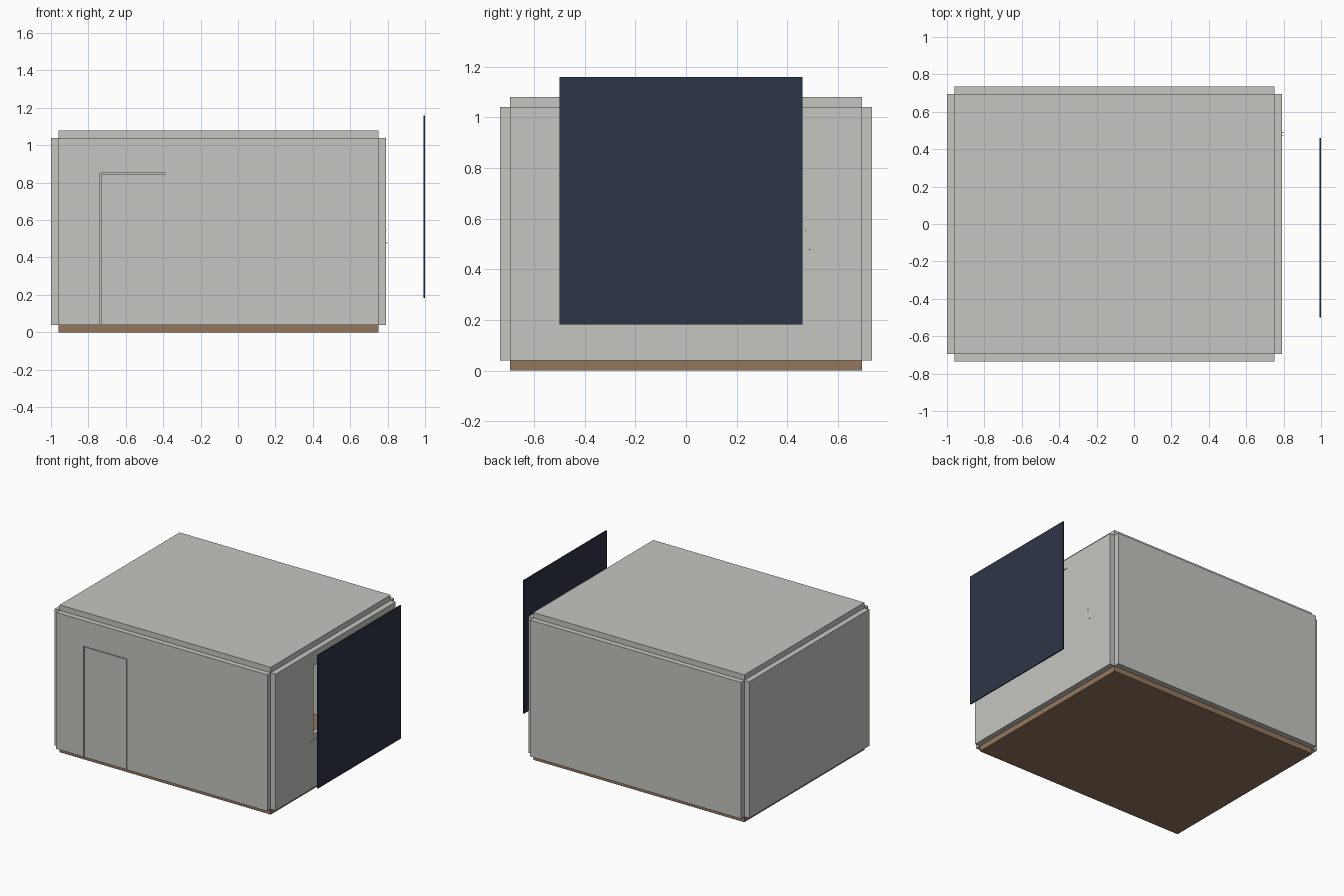
import bpy
from mathutils import Vector

if "Cube" in bpy.data.objects:
    bpy.data.objects.remove(bpy.data.objects["Cube"])


def srgb(r, g, b):
    def lin(c):
        c /= 255
        return c / 12.92 if c <= 0.04045 else ((c + 0.055) / 1.055) ** 2.4
    return (lin(r), lin(g), lin(b), 1)


def material(name, rgb):
    m = bpy.data.materials.new(name)
    m.diffuse_color = srgb(*rgb)
    m.use_nodes = True
    m.node_tree.nodes["Principled BSDF"].inputs["Base Color"].default_value = m.diffuse_color
    return m


PLASTER = material("warm_grey_plaster", (197, 198, 192))
WOOD = material("brown_floor_wood", (146, 118, 93))
NIGHT = material("night_blue", (47, 53, 72))
TWIG = material("dark_twig_brown", (62, 42, 32))


def box(name, x, y, z, mat):
    """Box from (min, max) ranges on each axis."""
    bpy.ops.mesh.primitive_cube_add(size=1)
    ob = bpy.context.object
    ob.name = name
    ranges = (x, y, z)
    for v in ob.data.vertices:
        v.co = Vector([r[0] if c < 0 else r[1] for c, r in zip(v.co, ranges)])
    ob.data.materials.append(mat)
    return ob


def cut(ob, x, y, z):
    """Cut a box-shaped opening through ob."""
    cutter = box("cutter", x, y, z, PLASTER)
    cutter.hide_render = True
    mod = ob.modifiers.new("opening", 'BOOLEAN')
    mod.operation = 'DIFFERENCE'
    mod.solver = 'EXACT'
    mod.object = cutter
    bpy.context.view_layer.objects.active = ob
    bpy.ops.object.modifier_apply(modifier=mod.name)
    bpy.data.objects.remove(cutter)


X = (-0.96, 0.752)      # room interior
Y = (-0.695, 0.695)
Z = (0.04, 1.04)
T = 0.04                # wall thickness

# Floor and ceiling slabs
box("floor", X, Y, (0, T), WOOD)
box("ceiling", X, Y, (Z[1], Z[1] + T), PLASTER)

# Four wall panels, leaving the corners notched
front = box("front_wall", X, (Y[0] - T, Y[0]), Z, PLASTER)
box("back_wall", X, (Y[1], Y[1] + T), Z, PLASTER)
box("left_wall", (X[0] - T, X[0]), Y, Z, PLASTER)
right = box("right_wall", (X[1], X[1] + T), Y, Z, PLASTER)

# Door: flush slab with a fine gap round it
gap = 0.005
cut(front, (-0.737, -0.387), (-0.8, -0.6), (0.0, 0.852))
box("door", (-0.737 + gap, -0.387 - gap / 3), (Y[0] - T, Y[0]), (Z[0], 0.852 - gap), PLASTER)

# Window opening and its frame
WY, WZ, F = (-0.29, 0.25), (0.39, 0.97), 0.04
cut(right, (0.7, 0.85), WY, WZ)
FX = (X[1] + 0.005, X[1] + T - 0.005)
for name, y0 in (("window_jamb_near", WY[0]), ("window_jamb_far", WY[1] - F)):
    box(name, FX, (y0, y0 + F), WZ, PLASTER)
for name, z0 in (("window_sill", WZ[0]), ("window_head", WZ[1] - F)):
    box(name, FX, (WY[0] + F, WY[1] - F), (z0, z0 + F), PLASTER)

# Night sky panel outside the window
box("night_sky_panel", (0.992, 1.0), (-0.5, 0.46), (0.183, 1.16), NIGHT)

# Twig tips poking through the right wall
for i, (y, z, h) in enumerate(((0.488, 0.478, 0.014), (0.472, 0.552, 0.007))):
    bpy.ops.mesh.primitive_cone_add(vertices=4, radius1=0.006, depth=0.05, location=(0.777, y, z))
    tip = bpy.context.object
    tip.name = f"twig_tip_{i + 1}"
    tip.rotation_euler = (0, 1.5708, 0)
    tip.scale = (h / 0.006, 1, 1)
    tip.data.materials.append(TWIG)
